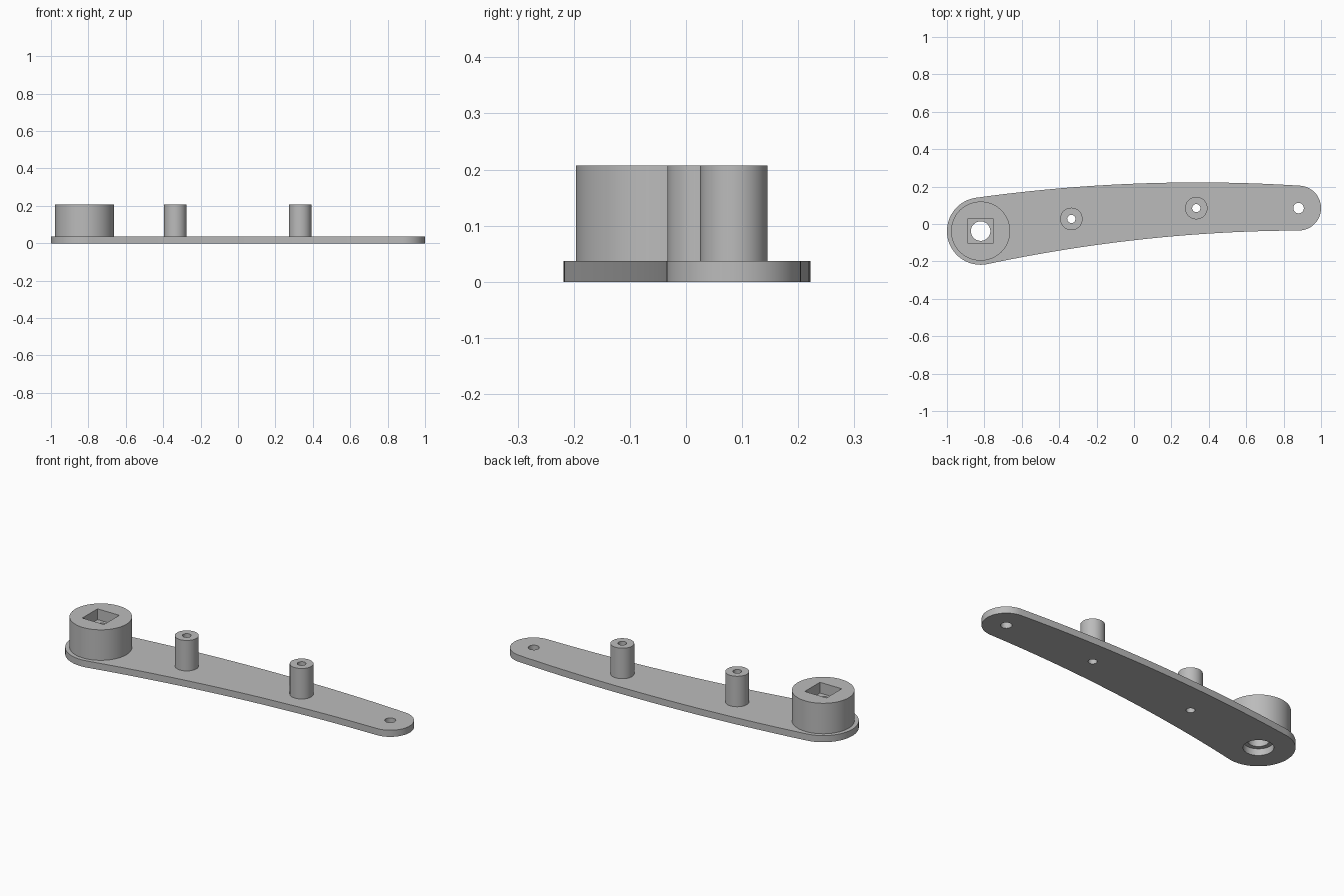
import bpy, bmesh
from math import cos, sin, radians
from mathutils import Vector

cube = bpy.data.objects.get("Cube")
if cube:
    bpy.data.objects.remove(cube, do_unlink=True)

PLATE_TOP, TOP = 0.037, 0.207
HUB, HUB_R = Vector((-0.82, -0.038)), 0.18
TIP, TIP_R = Vector((0.88, 0.085)), 0.12
POSTS = {"inner_post": Vector((-0.335, 0.027)), "outer_post": Vector((0.333, 0.085))}

grey = bpy.data.materials.new("plain_grey")
grey.use_nodes = True
grey.diffuse_color = (0.5, 0.5, 0.5, 1)
grey.node_tree.nodes["Principled BSDF"].inputs["Base Color"].default_value = (0.5, 0.5, 0.5, 1)


def arc(centre, radius, start, end, steps):
    angles = [radians(start + (end - start) * i / steps) for i in range(steps + 1)]
    return [centre + radius * Vector((cos(a), sin(a))) for a in angles]


def circle(centre, radius, steps=64):
    return arc(centre, radius, 0, 360, steps)[:-1]


def bow(a, control, b, steps=32):
    """Inner points of a shallow curve from a to b."""
    ts = [i / steps for i in range(1, steps)]
    return [a * (1 - t) ** 2 + control * 2 * t * (1 - t) + b * t * t for t in ts]


def prism(name, outline, bottom, top):
    bm = bmesh.new()
    face = bm.faces.new([bm.verts.new((p.x, p.y, bottom)) for p in outline])
    grown = bmesh.ops.extrude_face_region(bm, geom=[face])["geom"]
    verts = [v for v in grown if isinstance(v, bmesh.types.BMVert)]
    bmesh.ops.translate(bm, verts=verts, vec=(0, 0, top - bottom))
    bmesh.ops.recalc_face_normals(bm, faces=bm.faces)
    mesh = bpy.data.meshes.new(name)
    bm.to_mesh(mesh)
    bm.free()
    mesh.materials.append(grey)
    obj = bpy.data.objects.new(name, mesh)
    bpy.context.collection.objects.link(obj)
    return obj


def cut(obj, outline, bottom, top):
    cutter = prism("cutter", outline, bottom, top)
    cutter.hide_render = True
    mod = obj.modifiers.new("hole", "BOOLEAN")
    mod.operation, mod.solver, mod.object = "DIFFERENCE", "EXACT", cutter
    bpy.context.view_layer.objects.active = obj
    bpy.ops.object.modifier_apply(modifier=mod.name)
    bpy.data.objects.remove(cutter, do_unlink=True)


# Bowed arm plate: two round ends joined by curved edges
hub_arc = arc(HUB, HUB_R, 98, 282, 48)
tip_arc = arc(TIP, TIP_R, -89.5, 86.5, 40)
outline = (hub_arc + bow(hub_arc[-1], Vector((0.05, -0.038)), tip_arc[0])
           + tip_arc + bow(tip_arc[-1], Vector((0.02, 0.26)), hub_arc[0]))
plate = prism("arm_plate", outline, 0, PLATE_TOP)
cut(plate, circle(HUB, 0.075), -0.1, 0.1)
cut(plate, circle(TIP, 0.028, 32), -0.1, 0.1)

# Hub boss with a square socket above a narrower bore
boss = prism("hub_boss", circle(HUB, 0.158, 96), PLATE_TOP, TOP)
s = 0.067
socket = [HUB + Vector(c) for c in ((-s, -s), (s, -s), (s, s), (-s, s))]
cut(boss, socket, TOP - 0.06, TOP + 0.1)
cut(boss, circle(HUB, 0.052), -0.1, TOP + 0.1)

# Hollow posts, drilled through the plate
parts = [plate, boss]
for name, centre in POSTS.items():
    bore = circle(centre, 0.022, 32)
    post = prism(name, circle(centre, 0.06), PLATE_TOP, TOP)
    cut(post, bore, -0.1, TOP + 0.1)
    cut(plate, bore, -0.1, 0.1)
    parts.append(post)

# Smooth round walls, keep rims sharp
bpy.ops.object.select_all(action="DESELECT")
for obj in parts:
    obj.select_set(True)
bpy.context.view_layer.objects.active = plate
bpy.ops.object.shade_smooth_by_angle(angle=radians(30))
